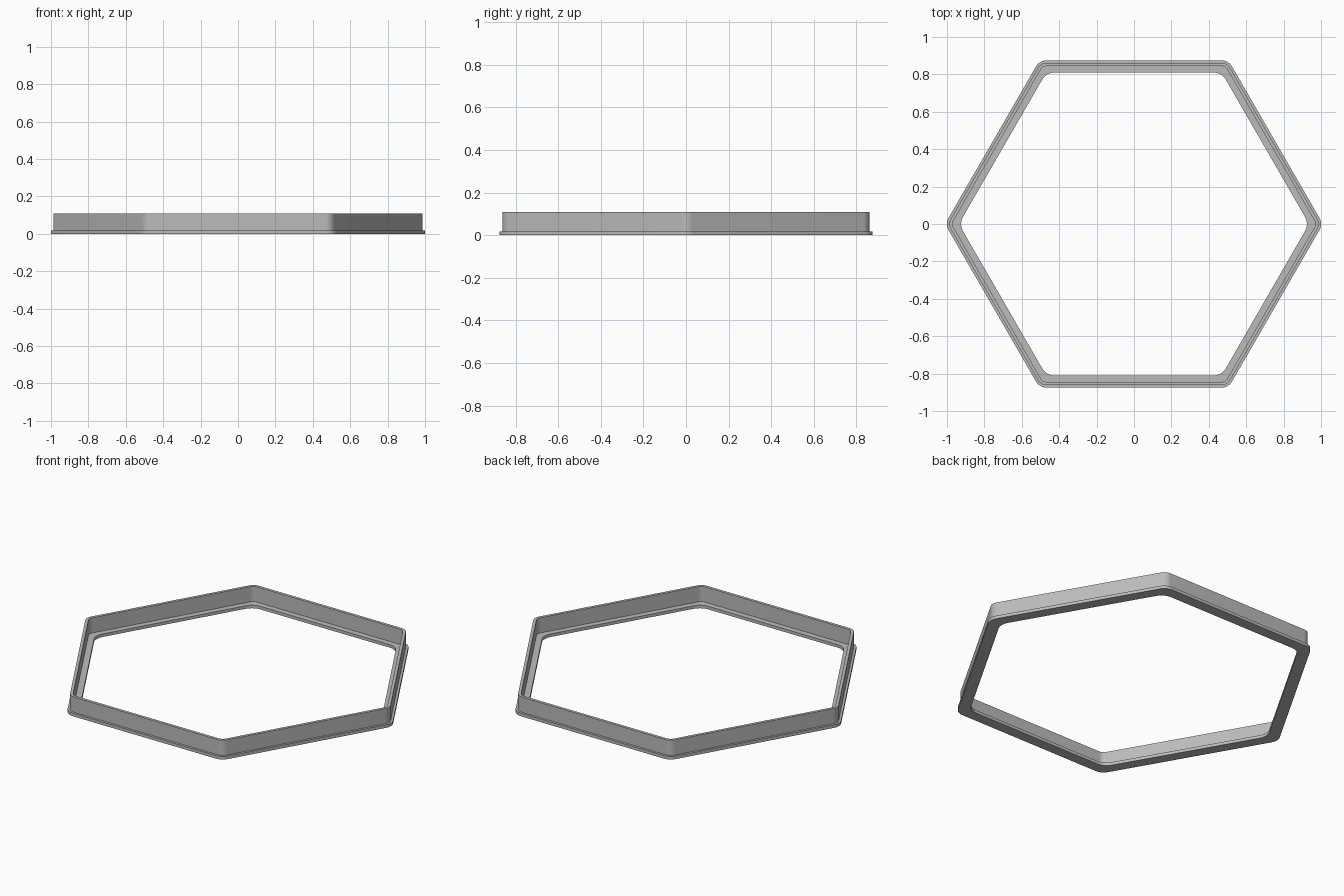
import bpy
import bmesh
from math import cos, sin, pi, radians

cube = bpy.data.objects.get("Cube")
if cube:
    bpy.data.objects.remove(cube, do_unlink=True)

ARC_STEPS = 10
BASE_H, TOTAL_H = 0.018, 0.108

grey = bpy.data.materials.new("plain grey")
grey.use_nodes = True
color = (0.5, 0.5, 0.5, 1)
grey.diffuse_color = color
grey.node_tree.nodes["Principled BSDF"].inputs["Base Color"].default_value = color


def rounded_hexagon(apothem, radius):
    """Hexagon outline with a corner on +x and filleted corners."""
    centre = (apothem - radius) / cos(pi / 6)
    points = []
    for corner in range(6):
        a = corner * pi / 3
        for i in range(ARC_STEPS + 1):
            t = a - pi / 6 + pi / 3 * i / ARC_STEPS
            points.append((centre * cos(a) + radius * cos(t),
                           centre * sin(a) + radius * sin(t)))
    return points


# Cross-section around the ring: apothem, corner radius, height
section = [
    (0.875, 0.067, 0), (0.875, 0.067, BASE_H),               # flange edge
    (0.862, 0.054, BASE_H), (0.862, 0.054, TOTAL_H),         # wall outside
    (0.845, 0.037, TOTAL_H), (0.845, 0.037, BASE_H),         # wall inside
    (0.811, 0.08, BASE_H), (0.811, 0.08, 0),                 # inner lip
]

bm = bmesh.new()
loops = [[bm.verts.new((x, y, z)) for x, y in rounded_hexagon(apothem, radius)]
         for apothem, radius, z in section]
for k, loop in enumerate(loops):
    following = loops[(k + 1) % len(loops)]
    for i in range(len(loop)):
        j = (i + 1) % len(loop)
        bm.faces.new((loop[i], loop[j], following[j], following[i]))
bmesh.ops.recalc_face_normals(bm, faces=bm.faces)

mesh = bpy.data.meshes.new("hexagonal_frame")
bm.to_mesh(mesh)
bm.free()
mesh.materials.append(grey)
frame = bpy.data.objects.new("hexagonal_frame", mesh)
bpy.context.collection.objects.link(frame)

# Smooth rounded corners, sharp profile edges
bpy.context.view_layer.objects.active = frame
frame.select_set(True)
bpy.ops.object.shade_smooth_by_angle(angle=radians(30))
